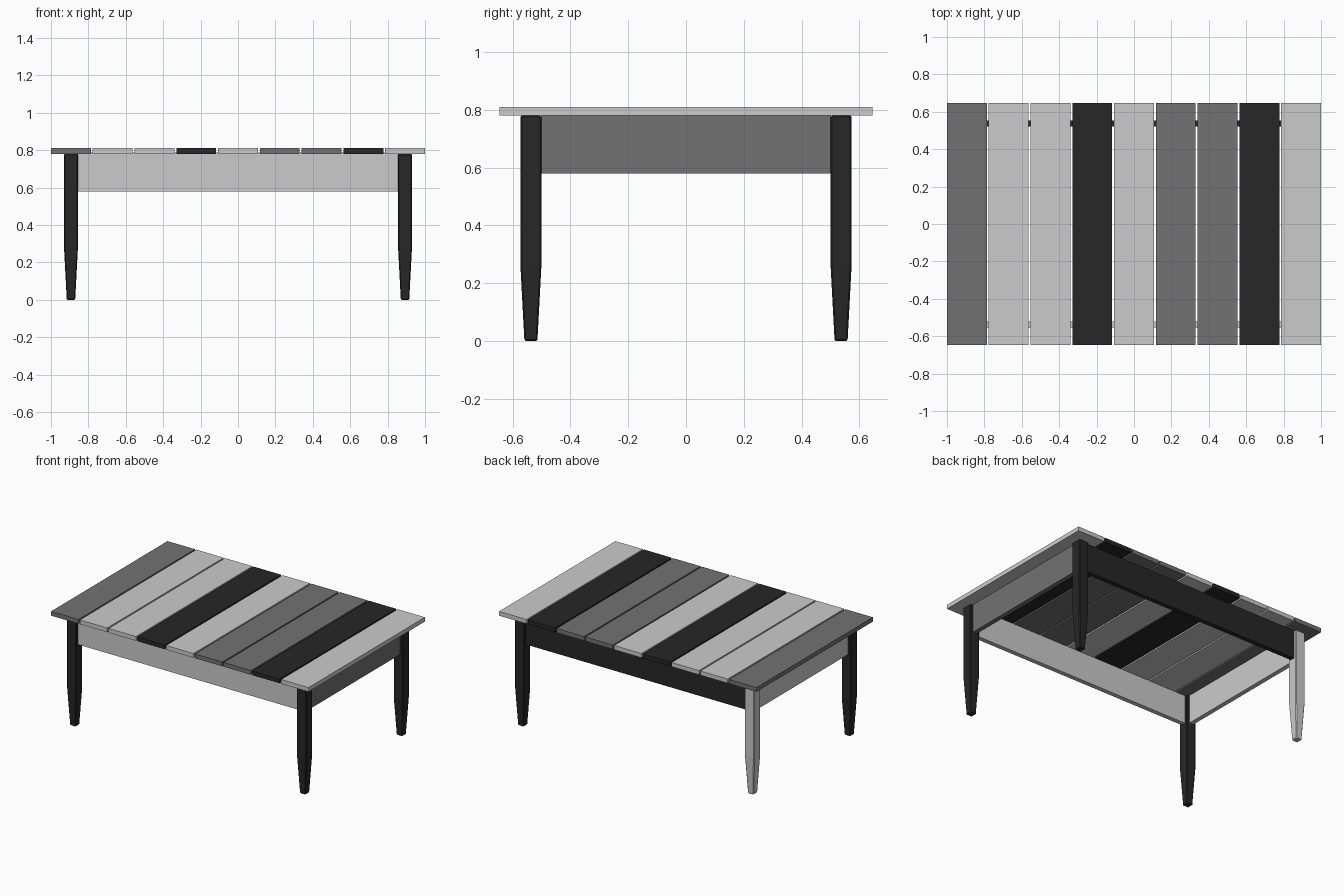
import bpy, bmesh

if "Cube" in bpy.data.objects:
    bpy.data.objects.remove(bpy.data.objects["Cube"])


def make_material(name, value):
    m = bpy.data.materials.new(name)
    m.diffuse_color = (value, value, value, 1)
    m.use_nodes = True
    m.node_tree.nodes["Principled BSDF"].inputs["Base Color"].default_value = m.diffuse_color
    return m


MID = make_material("mid_grey_wood", 0.17)
DARK = make_material("dark_wood", 0.02)
LIGHT = None  # plain grey


def finish(bm, name, mat):
    bmesh.ops.recalc_face_normals(bm, faces=bm.faces)
    me = bpy.data.meshes.new(name)
    bm.to_mesh(me)
    bm.free()
    ob = bpy.data.objects.new(name, me)
    bpy.context.collection.objects.link(ob)
    if mat:
        me.materials.append(mat)
    return ob


def box(name, x, y, z, mat):
    """Box from (min, max) ranges."""
    bm = bmesh.new()
    bmesh.ops.create_cube(bm, size=1)
    for v in bm.verts:
        for i, (lo, hi) in enumerate((x, y, z)):
            v.co[i] = hi if v.co[i] > 0 else lo
    return finish(bm, name, mat)


def leg(name, cx, cy, mat):
    """Square leg, straight above and tapered toward the foot."""
    bm = bmesh.new()
    rings = []
    for z, h in ((0, 0.0225), (0.265, 0.0365), (0.78, 0.0365)):
        rings.append([bm.verts.new((cx + sx * h, cy + sy * h, z))
                      for sx, sy in ((-1, -1), (1, -1), (1, 1), (-1, 1))])
    for a, b in zip(rings, rings[1:]):
        for i in range(4):
            j = (i + 1) % 4
            bm.faces.new((a[i], a[j], b[j], b[i]))
    bm.faces.new(rings[0][::-1])
    bm.faces.new(rings[-1])
    ob = finish(bm, name, mat)
    bev = ob.modifiers.new("eased_edges", 'BEVEL')
    bev.width = 0.005
    bev.segments = 1
    bev.limit_method = 'ANGLE'
    return ob


# Table top planks, left to right
PITCH, WIDTH = 0.2234, 0.2128
shades = [MID, LIGHT, LIGHT, DARK, LIGHT, MID, MID, DARK, LIGHT]
for i, mat in enumerate(shades):
    x0 = -1 + i * PITCH
    box(f"top_plank_{i + 1}", (x0, x0 + WIDTH), (-0.646, 0.646), (0.78, 0.81), mat)

# Legs
LX, LY = 0.893, 0.5365
for name, sx, sy, mat in (("front_left_leg", -1, -1, DARK),
                          ("front_right_leg", 1, -1, DARK),
                          ("back_right_leg", 1, 1, DARK),
                          ("back_left_leg", -1, 1, LIGHT)):
    leg(name, sx * LX, sy * LY, mat)

# Aprons between the legs
T = 0.016
for name, s, mat in (("front_apron", -1, LIGHT), ("back_apron", 1, DARK)):
    box(name, (-0.858, 0.858), (s * LY - T, s * LY + T), (0.58, 0.786), mat)
for name, s, mat in (("left_apron", -1, LIGHT), ("right_apron", 1, MID)):
    box(name, (s * LX - T, s * LX + T), (-0.502, 0.502), (0.58, 0.78), mat)
